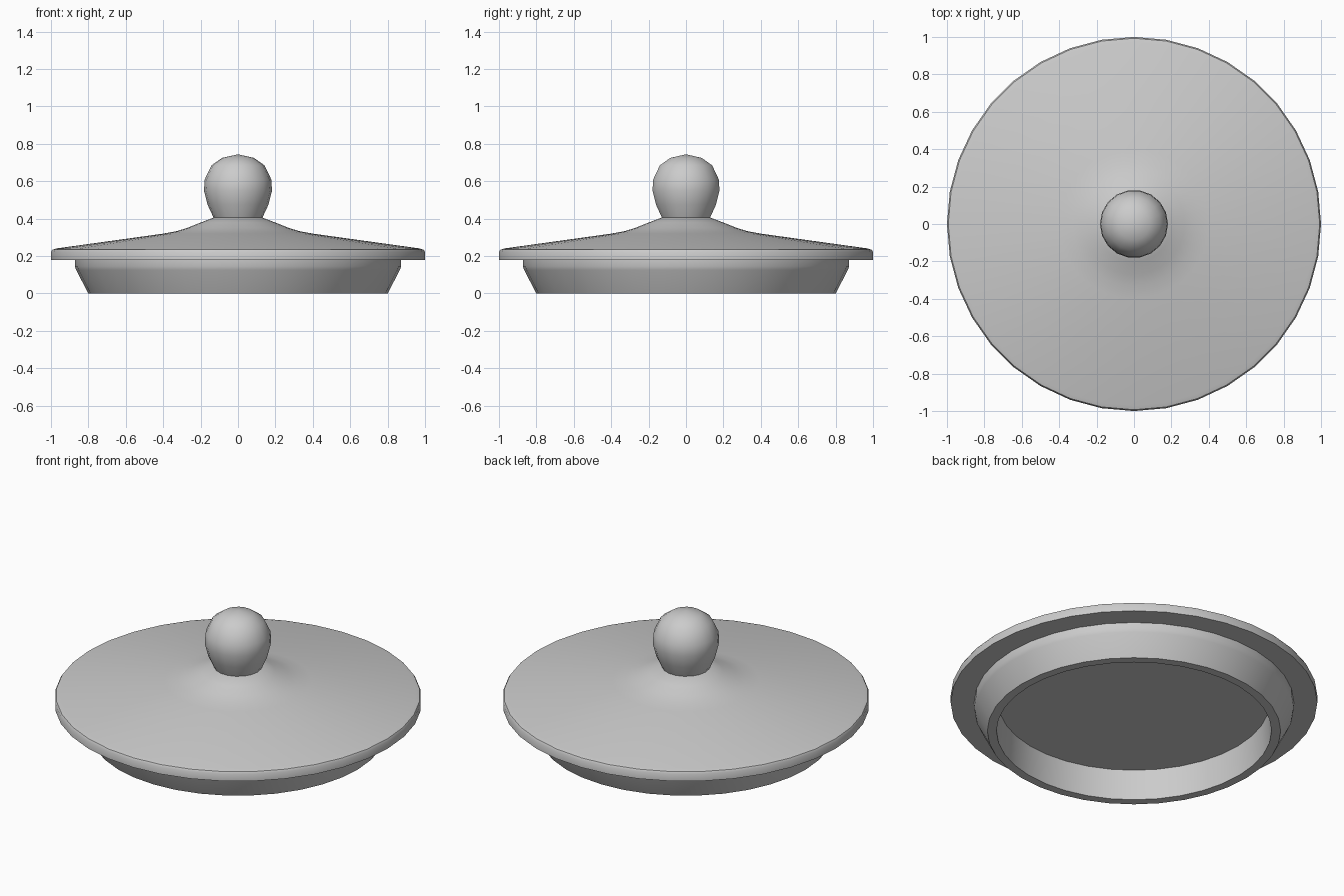
import bpy, bmesh, math

if "Cube" in bpy.data.objects:
    bpy.data.objects.remove(bpy.data.objects["Cube"])


def lathe(name, profile, sides, angle=35):
    """Revolve an (r, z) profile around z; points with r = 0 become poles."""
    bm = bmesh.new()
    rings = []
    for r, z in profile:
        if r == 0:
            rings.append([bm.verts.new((0, 0, z))] * sides)
        else:
            rings.append([bm.verts.new((r * math.cos(2 * math.pi * i / sides),
                                        r * math.sin(2 * math.pi * i / sides), z))
                          for i in range(sides)])
    for low, high in zip(rings, rings[1:]):
        for i in range(sides):
            j = (i + 1) % sides
            corners = list(dict.fromkeys((low[i], low[j], high[j], high[i])))
            bm.faces.new(corners)
    bmesh.ops.recalc_face_normals(bm, faces=bm.faces)
    mesh = bpy.data.meshes.new(name)
    bm.to_mesh(mesh)
    bm.free()
    obj = bpy.data.objects.new(name, mesh)
    bpy.context.collection.objects.link(obj)
    bpy.ops.object.select_all(action='DESELECT')
    obj.select_set(True)
    bpy.context.view_layer.objects.active = obj
    bpy.ops.object.shade_smooth_by_angle(angle=math.radians(angle))
    return obj


# Lid: recessed underside, tapered seat, overhanging rim, flared top
lathe("lid", [
    (0, 0.18), (0.74, 0.18), (0.75, 0), (0.80, 0),
    (0.865, 0.125), (0.872, 0.145), (0.872, 0.18),
    (1.0, 0.18), (1.0, 0.222), (0.993, 0.234), (0.97, 0.241),
    (0.40, 0.32), (0.33, 0.333), (0.27, 0.351), (0.20, 0.379),
    (0.13, 0.406), (0, 0.406)], 36)

# Knob: slightly flattened ball sitting on the flare
lathe("knob", [
    (0, 0.40), (0.128, 0.40), (0.163, 0.475), (0.182, 0.55), (0.178, 0.61),
    (0.142, 0.685), (0.085, 0.725), (0, 0.744)], 18, 50)
